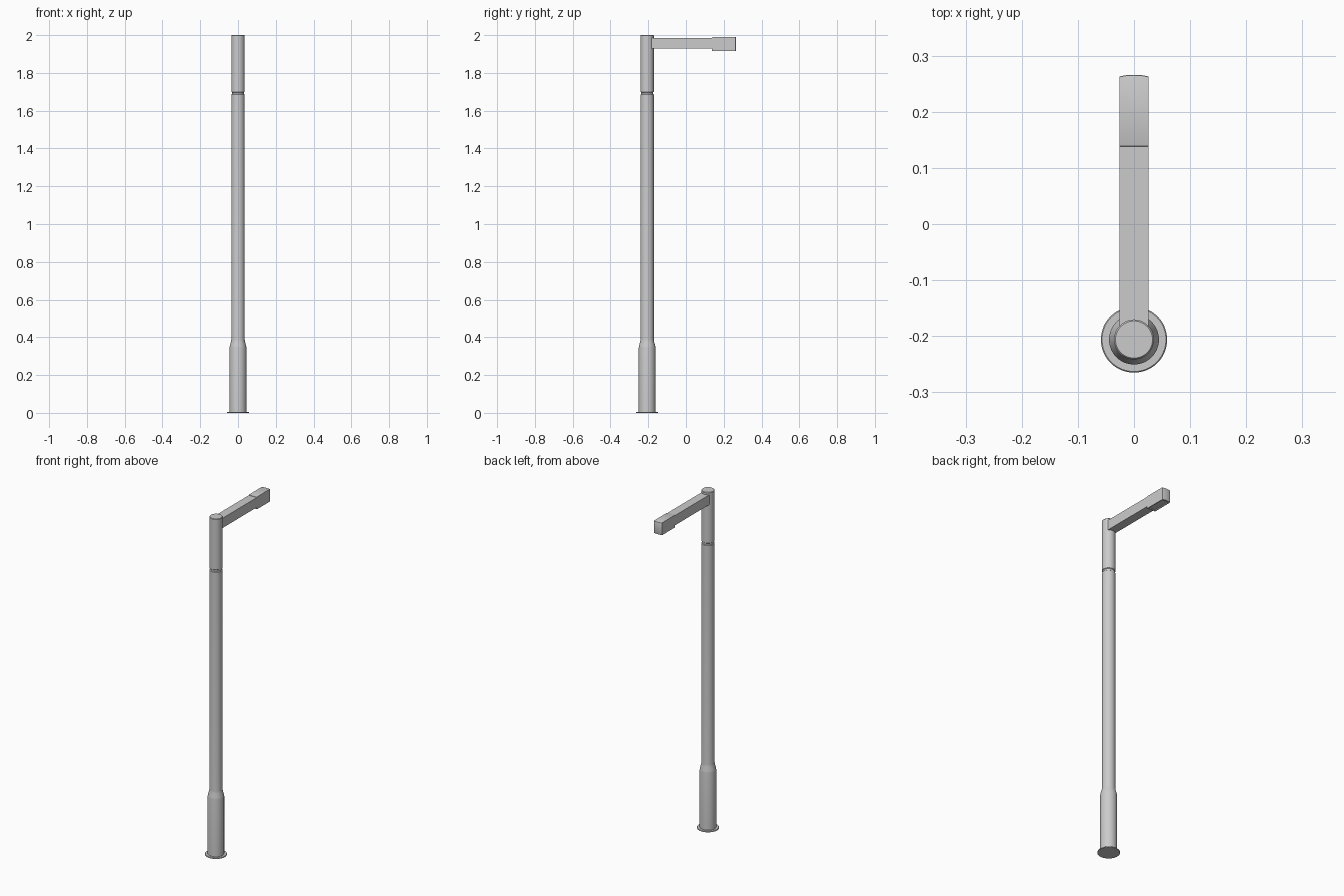
import bpy, bmesh, math

if "Cube" in bpy.data.objects:
    bpy.data.objects.remove(bpy.data.objects["Cube"])

CY = -0.206   # pole axis
HW = 0.026    # arm half width


def finish(name, bm):
    bmesh.ops.recalc_face_normals(bm, faces=bm.faces)
    me = bpy.data.meshes.new(name)
    bm.to_mesh(me)
    bm.free()
    ob = bpy.data.objects.new(name, me)
    bpy.context.collection.objects.link(ob)
    bpy.ops.object.select_all(action='DESELECT')
    ob.select_set(True)
    bpy.context.view_layer.objects.active = ob
    bpy.ops.object.shade_smooth_by_angle(angle=math.radians(25))
    return ob


def lathe(name, profile, n=48):
    bm = bmesh.new()
    rings = [[bm.verts.new((r * math.cos(2 * math.pi * i / n),
                            CY + r * math.sin(2 * math.pi * i / n), z))
              for i in range(n)] for r, z in profile]
    for a, b in zip(rings, rings[1:]):
        for i in range(n):
            j = (i + 1) % n
            bm.faces.new((a[i], a[j], b[j], b[i]))
    bm.faces.new(rings[0])
    bm.faces.new(rings[-1])
    return finish(name, bm)


def extrude_plan(pts, z0, z1):
    bm = bmesh.new()
    f = bm.faces.new([bm.verts.new((x, y, z0)) for x, y in pts])
    top = bmesh.ops.extrude_face_region(bm, geom=[f])['geom']
    for v in top:
        if isinstance(v, bmesh.types.BMVert):
            v.co.z = z1
    bmesh.ops.recalc_face_normals(bm, faces=bm.faces)
    return bm


# Pole: floor flange, thick lower sleeve, shaft, groove, capped top
lathe("pole", [
    (0.059, 0.0), (0.059, 0.004), (0.057, 0.006), (0.0445, 0.006),
    (0.0445, 0.345), (0.043, 0.355), (0.0365, 0.378), (0.0355, 0.39),
    (0.0355, 1.685), (0.032, 1.688), (0.032, 1.697), (0.0355, 1.70),
    (0.0355, 1.997), (0.033, 2.0)])

# Horizontal arm, starting inside the pole
finish("arm", extrude_plan(
    [(-HW, -0.19), (HW, -0.19), (HW, 0.145), (-HW, 0.145)], 1.928, 1.986))

# Lamp head with a slightly bowed end
N = 10
arc = [(HW - 2 * HW * i / N, 0.263 + 0.003 * (1 - (1 - 2 * i / N) ** 2))
       for i in range(N + 1)]
bm = extrude_plan([(-HW, 0.138), (HW, 0.138)] + arc, 1.916, 1.989)
ends = [e for e in bm.edges
        if abs(e.verts[0].co.z - e.verts[1].co.z) < 1e-6
        and abs(e.verts[0].co.y - e.verts[1].co.y) < 0.05]
bmesh.ops.bevel(bm, geom=ends, offset=0.003, segments=2, profile=0.5,
                affect='EDGES')
# Recess for the lamp lens in the underside
bm.normal_update()
under = max((f for f in bm.faces if f.normal.z < -0.9),
            key=lambda f: f.calc_area())
bmesh.ops.inset_region(bm, faces=[under], thickness=0.006)
hole = bmesh.ops.extrude_face_region(bm, geom=[under])['geom']
bmesh.ops.translate(bm, vec=(0, 0, 0.006),
                    verts=[v for v in hole if isinstance(v, bmesh.types.BMVert)])
if under.is_valid:
    bmesh.ops.delete(bm, geom=[under], context='FACES_ONLY')
finish("lamp_head", bm)
